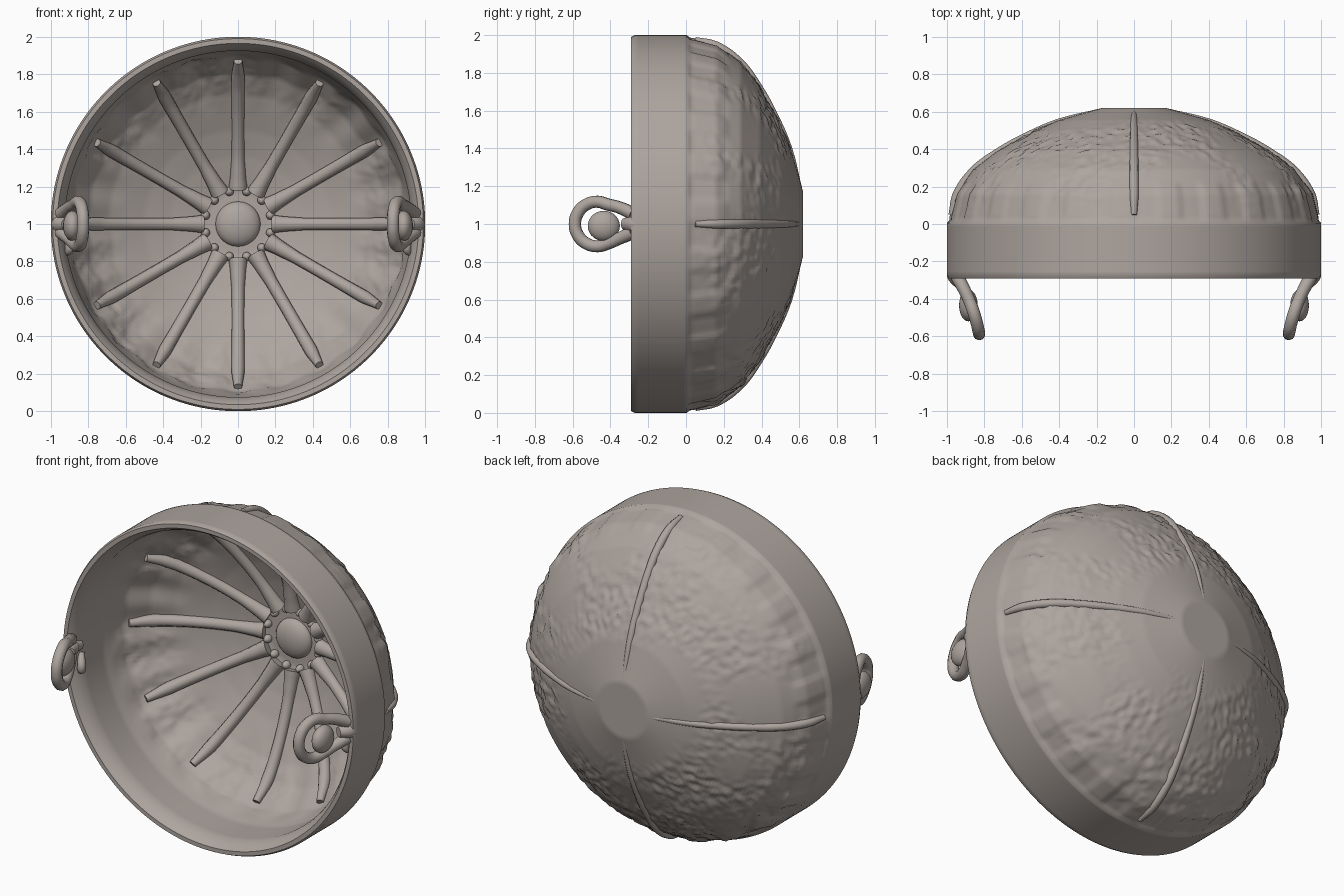
import bpy, bmesh, math
from mathutils import Vector, noise

cube = bpy.data.objects.get("Cube")
if cube:
    bpy.data.objects.remove(cube, do_unlink=True)

clay = bpy.data.materials.new("warm grey clay")
clay.use_nodes = True
COLOUR = (0.42, 0.375, 0.345, 1)
clay.diffuse_color = COLOUR
bsdf = clay.node_tree.nodes["Principled BSDF"]
bsdf.inputs["Base Color"].default_value = COLOUR
bsdf.inputs["Roughness"].default_value = 0.7

# Shell cross-sections as (radius, depth), from the crown to the open rim
OUTER = [(0, .62), (.17, .62), (.4, .555), (.53, .5), (.73, .39), (.86, .29),
         (.95, .16), (.985, .02), (1, .005), (1, -.27), (.99, -.29)]
INNER = [(0, .55), (.17, .55), (.36, .5), (.5, .45), (.69, .36), (.8, .28), (.89, .16),
         (.925, 0), (.925, -.2), (.935, -.24), (.95, -.27), (.965, -.29)]
SEGMENTS = 300


def resample(profile, step):
    points = []
    for a, b in zip(profile, profile[1:]):
        a, b = Vector(a), Vector(b)
        n = max(1, round((b - a).length / step))
        points += [a.lerp(b, i / n) for i in range(n)]
    return points + [Vector(profile[-1])]


def polar(r, depth, angle):
    return Vector((r * math.cos(angle), depth, 1 + r * math.sin(angle)))


def depth_at(profile, r):
    for a, b in zip(profile, profile[1:]):
        if a[0] <= r <= b[0] and b[0] > a[0]:
            return a[1] + (b[1] - a[1]) * (r - a[0]) / (b[0] - a[0])


def ramp(value, low, high):
    return max(0, min(1, (value - low) / (high - low)))


def finish(obj):
    obj.data.materials.clear()
    obj.data.materials.append(clay)
    bpy.ops.object.select_all(action="DESELECT")
    obj.select_set(True)
    bpy.context.view_layer.objects.active = obj
    bpy.ops.object.shade_smooth_by_angle(angle=math.radians(50))


def relief(p, r, depth, angle, outside):
    # Patchy weathering, strongest towards the sides of the bowl
    start = .3 if outside else .62
    zone = ramp(r, start, start + .2) * ramp(depth, .05, .18)
    patch = ramp(noise.noise(p * 3), -.25, .2)
    height = noise.noise(p * 28) * .012 * zone * patch
    # Shallow panels beside the band, and broad flutes inside
    if outside:
        band = ramp(depth, .015, .03) * ramp(.23 - depth, 0, .03)
        height += band * .01 * ramp(math.sin(angle * 24), -.3, .3) - band * .005
    else:
        height += .008 * math.cos(angle * 24) * ramp(r, .6, .8) * ramp(depth, .05, .15)
    return height


# Hollow bowl, turned from both profiles
def make_shell():
    outside = resample(OUTER, .017)
    inside = resample(INNER, .02)
    rows = [(q, True) for q in outside] + [(q, False) for q in reversed(inside)]
    bm = bmesh.new()
    rings = []
    for q, is_outside in rows:
        ring = []
        for s in range(SEGMENTS):
            a = math.tau * s / SEGMENTS
            p = polar(q.x, q.y, a)
            direction = Vector((p.x, q.y + .35, p.z - 1)).normalized()
            ring.append(bm.verts.new(p + direction * relief(p, q.x, q.y, a, is_outside)))
        rings.append(ring)
    for one, two in zip(rings, rings[1:]):
        for s in range(SEGMENTS):
            t = (s + 1) % SEGMENTS
            bm.faces.new((one[s], one[t], two[t], two[s]))
    bmesh.ops.remove_doubles(bm, verts=bm.verts, dist=1e-5)
    bmesh.ops.recalc_face_normals(bm, faces=bm.faces)
    mesh = bpy.data.meshes.new("bowl_shell")
    bm.to_mesh(mesh)
    bm.free()
    obj = bpy.data.objects.new("bowl_shell", mesh)
    bpy.context.collection.objects.link(obj)
    finish(obj)


# Rounded bar through points, with a thickness at each one
def make_bar(name, points, radii, closed=False):
    curve = bpy.data.curves.new(name, "CURVE")
    curve.dimensions = "3D"
    curve.bevel_depth = 1
    curve.bevel_resolution = 3
    curve.use_fill_caps = True
    curve.resolution_u = 5
    spline = curve.splines.new("BEZIER")
    spline.bezier_points.add(len(points) - 1)
    spline.use_cyclic_u = closed
    for bp, p, r in zip(spline.bezier_points, points, radii):
        bp.co, bp.radius = p, r
        bp.handle_left_type = bp.handle_right_type = "AUTO"
    obj = bpy.data.objects.new(name, curve)
    bpy.context.collection.objects.link(obj)
    bpy.ops.object.select_all(action="DESELECT")
    obj.select_set(True)
    bpy.context.view_layer.objects.active = obj
    bpy.ops.object.convert(target="MESH")
    finish(bpy.context.object)


def make_ball(name, centre, scale):
    bpy.ops.mesh.primitive_uv_sphere_add(segments=24, ring_count=14, location=centre)
    obj = bpy.context.object
    obj.name = name
    obj.scale = scale
    finish(obj)


make_shell()

# Twelve inner ribs, flared at the hub, with knobs between them
for i in range(12):
    a = math.tau * i / 12
    radii = [.19, .25, .36, .5, .65, .78, .87]
    make_bar(f"inner_rib_{i + 1}",
             [polar(r, depth_at(INNER, r) - .008, a) for r in radii],
             [.05, .042, .034, .033, .034, .036, .022])
    b = a + math.tau / 24
    make_ball(f"hub_knob_{i + 1}", polar(.18, .54, b), (.024, .03, .024))
make_ball("hub_dome", (0, .55, 1), (.12, .06, .12))

# Four raised seams on the back
for i in range(4):
    a = math.tau * i / 4
    radii = [.18, .4, .53, .73, .86, .945, .975]
    make_bar(f"outer_seam_{i + 1}",
             [polar(r, depth_at(OUTER, r) - .012, a) for r in radii],
             [.012, .02, .022, .024, .025, .025, .016])

# Paired teardrop loops, leaning inwards, each holding a ball
for name, side in (("left", 1), ("right", -1)):
    def lean(depth, z):
        t = (-.28 - depth) / .32
        return Vector((side * (.945 - .19 * t + .07 * t * t), depth, z))

    path = [lean(-.28, 1.055), lean(-.36, 1.09)]
    for k in range(9):
        a = math.radians(60 + 30 * k)
        path.append(lean(-.47 + .118 * math.cos(a), 1 + .118 * math.sin(a)))
    path += [lean(-.36, .92), lean(-.28, .955)]
    make_bar(f"{name}_loop", path, [.036] + [.033] * (len(path) - 2) + [.036])
    make_bar(f"{name}_loop_stem", [lean(-.33, 1.0), lean(-.27, 1.0), (side * .94, -.2, 1)],
             [.03, .05, .03])
    make_ball(f"{name}_loop_ball", lean(-.435, .99) + Vector((side * .015, 0, 0)),
              (.05, .085, .08))
    make_bar(f"{name}_loop_foot", [(side * .93, -.2, .95), (side * .9, -.24, .87),
                                   (side * .93, -.2, .84)], [.02, .025, .015])
